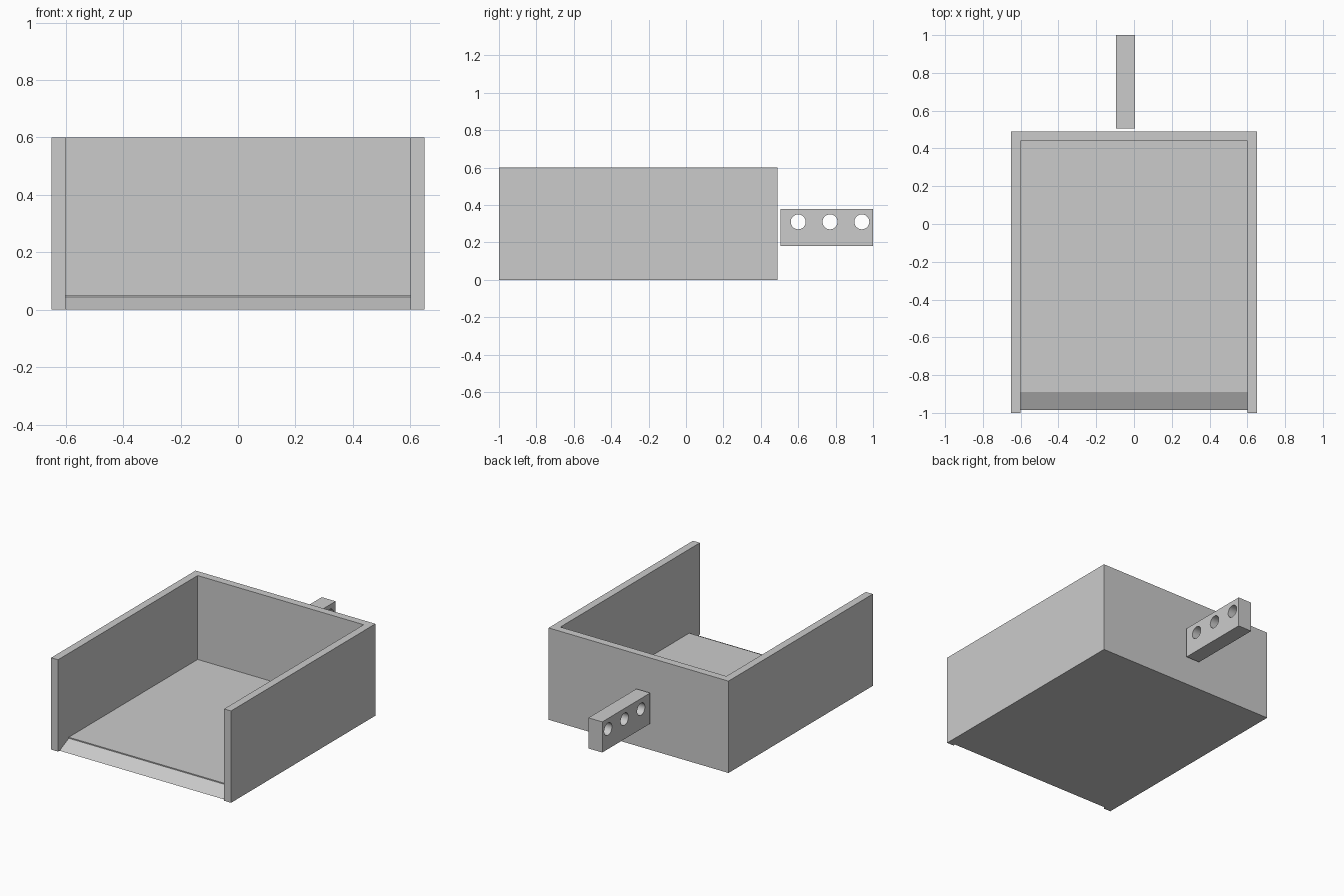
import bpy
import bmesh
import math
from mathutils import Matrix, Vector

default_cube = bpy.data.objects.get("Cube")
if default_cube:
    bpy.data.objects.remove(default_cube, do_unlink=True)

GREY = (0.6, 0.6, 0.6, 1.0)
grey = bpy.data.materials.new("plain_grey")
grey.use_nodes = True
grey.diffuse_color = GREY
grey.node_tree.nodes["Principled BSDF"].inputs["Base Color"].default_value = GREY


def add_object(name, bm):
    bmesh.ops.recalc_face_normals(bm, faces=bm.faces)
    mesh = bpy.data.meshes.new(name)
    bm.to_mesh(mesh)
    bm.free()
    mesh.materials.append(grey)
    obj = bpy.data.objects.new(name, mesh)
    bpy.context.collection.objects.link(obj)
    return obj


def box(name, low, high):
    low, high = Vector(low), Vector(high)
    bm = bmesh.new()
    bmesh.ops.create_cube(bm, size=1)
    bmesh.ops.scale(bm, vec=high - low, verts=bm.verts)
    bmesh.ops.translate(bm, vec=(low + high) / 2, verts=bm.verts)
    return add_object(name, bm)


def side_profile(name, points, half_width):
    """Extrude a (y, z) outline across x."""
    bm = bmesh.new()
    face = bm.faces.new([bm.verts.new((-half_width, y, z)) for y, z in points])
    result = bmesh.ops.extrude_face_region(bm, geom=[face])
    moved = [v for v in result["geom"] if isinstance(v, bmesh.types.BMVert)]
    bmesh.ops.translate(bm, vec=(2 * half_width, 0, 0), verts=moved)
    return add_object(name, bm)


def cut(target, cutter):
    """Subtract the cutter, then discard it."""
    cutter.hide_render = True
    mod = target.modifiers.new("cut", "BOOLEAN")
    mod.operation = "DIFFERENCE"
    mod.solver = "EXACT"
    mod.object = cutter
    bpy.context.view_layer.objects.active = target
    bpy.ops.object.modifier_apply(modifier=mod.name)
    bpy.data.objects.remove(cutter, do_unlink=True)


# Tray: solid block hollowed out, open at the front with a bevelled lip
tray = box("tray", (-0.65, -1, 0), (0.65, 0.49, 0.6))
cavity = [(-1.196, -0.1), (-0.89, 0.045), (-0.89, 0.052),
          (0.44, 0.052), (0.44, 0.8), (-1.196, 0.8)]
cut(tray, side_profile("cavity_cutter", cavity, 0.6))

# Handle: separate bar behind the tray with three round holes
handle = box("handle", (-0.095, 0.505, 0.18), (0.005, 1, 0.38))
bm = bmesh.new()
for y in (0.60, 0.77, 0.94):
    place = Matrix.Translation((-0.045, y, 0.31)) @ Matrix.Rotation(math.pi / 2, 4, "Y")
    bmesh.ops.create_cone(bm, cap_ends=True, segments=32, radius1=0.04,
                          radius2=0.04, depth=0.3, matrix=place)
cut(handle, add_object("hole_cutter", bm))

# Smooth hole walls, sharp edges elsewhere
bpy.ops.object.select_all(action="DESELECT")
handle.select_set(True)
bpy.context.view_layer.objects.active = handle
bpy.ops.object.shade_smooth_by_angle(angle=math.radians(30))
